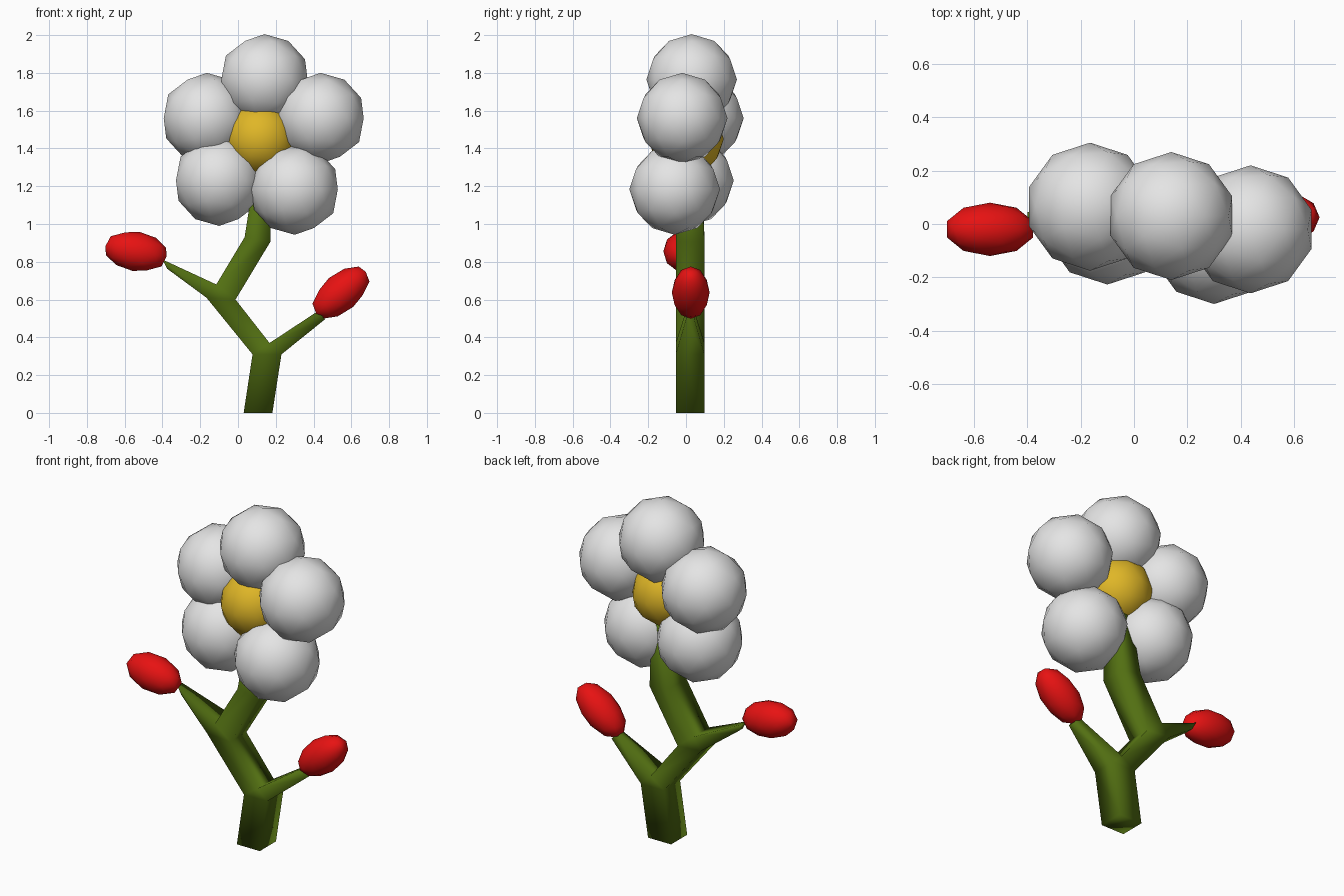
import bpy, bmesh, math

if "Cube" in bpy.data.objects:
    bpy.data.objects.remove(bpy.data.objects["Cube"])


def material(name, rgb):
    m = bpy.data.materials.new(name)
    m.diffuse_color = (*rgb, 1)
    m.use_nodes = True
    m.node_tree.nodes["Principled BSDF"].inputs["Base Color"].default_value = m.diffuse_color
    return m


WHITE = material("petal white", (0.78, 0.78, 0.78))
YELLOW = material("centre yellow", (0.74, 0.47, 0.02))
RED = material("bud red", (0.80, 0.006, 0.006))
GREEN = material("stem green", (0.085, 0.16, 0.006))


def smooth(mesh):
    for p in mesh.polygons:
        p.use_smooth = True


def ball(name, loc, scale, mat, tilt=0):
    bpy.ops.mesh.primitive_ico_sphere_add(subdivisions=2, radius=1, location=loc,
                                          rotation=(0, math.radians(tilt), 0))
    o = bpy.context.object
    o.name = name
    o.scale = scale
    o.data.materials.append(mat)
    smooth(o.data)


# Flower head: five round petals about a yellow centre
petals = [(0.14, 0.03, 1.765), (0.437, -0.02, 1.56), (0.30, -0.06, 1.183),
          (-0.10, 0.013, 1.23), (-0.165, 0.065, 1.56)]
for i, p in enumerate(petals):
    ball(f"petal_{i + 1}", p, (0.24,) * 3, WHITE)
ball("flower_centre", (0.12, 0.0, 1.45), (0.2,) * 3, YELLOW)

# Buds
ball("left_bud", (-0.54, -0.02, 0.855), (0.172, 0.1, 0.105), RED, 10)
ball("right_bud", (0.545, 0.025, 0.637), (0.18, 0.1, 0.1), RED, -40)

# Stem: flat forked outline (x, z, half depth), given thickness in y
D = 0.076
pts = [(0.03, 0, D), (0.182, 0, D),                     # 0 1 foot
       (0.077, 0.31, D), (0.23, 0.31, D), (0.167, 0.37, D),   # 2 3 4 lower fork
       (-0.167, 0.61, D), (-0.013, 0.60, D), (-0.115, 0.68, D),  # 5 6 7 upper fork
       (0.035, 0.93, D), (0.172, 0.907, D),             # 8 9 neck
       (0.09, 1.28, 0.06), (0.17, 1.28, 0.06),          # 10 11 top, inside flower
       (0.46, 0.495, 0.022), (0.425, 0.54, 0.022),      # 12 13 right twig tip
       (-0.375, 0.763, 0.022), (-0.40, 0.812, 0.022)]   # 14 15 left twig tip
faces = [(0, 1, 3, 2), (2, 3, 4), (2, 4, 6, 5), (4, 3, 12, 13),
         (5, 6, 7), (7, 6, 9, 8), (8, 9, 11, 10), (5, 7, 15, 14)]
bm = bmesh.new()
front = [bm.verts.new((x, 0.022 - d, z)) for x, z, d in pts]
back = [bm.verts.new((x, 0.022 + d, z)) for x, z, d in pts]
edges = [(f[i], f[(i + 1) % len(f)]) for f in faces for i in range(len(f))]
for f in faces:
    bm.faces.new([front[i] for i in f])
    bm.faces.new([back[i] for i in reversed(f)])
for a, b in edges:
    if (b, a) not in edges:
        bm.faces.new((front[b], front[a], back[a], back[b]))
bmesh.ops.recalc_face_normals(bm, faces=bm.faces)
me = bpy.data.meshes.new("stem")
bm.to_mesh(me)
bm.free()
me.materials.append(GREEN)
smooth(me)
stem = bpy.data.objects.new("stem", me)
bpy.context.collection.objects.link(stem)
